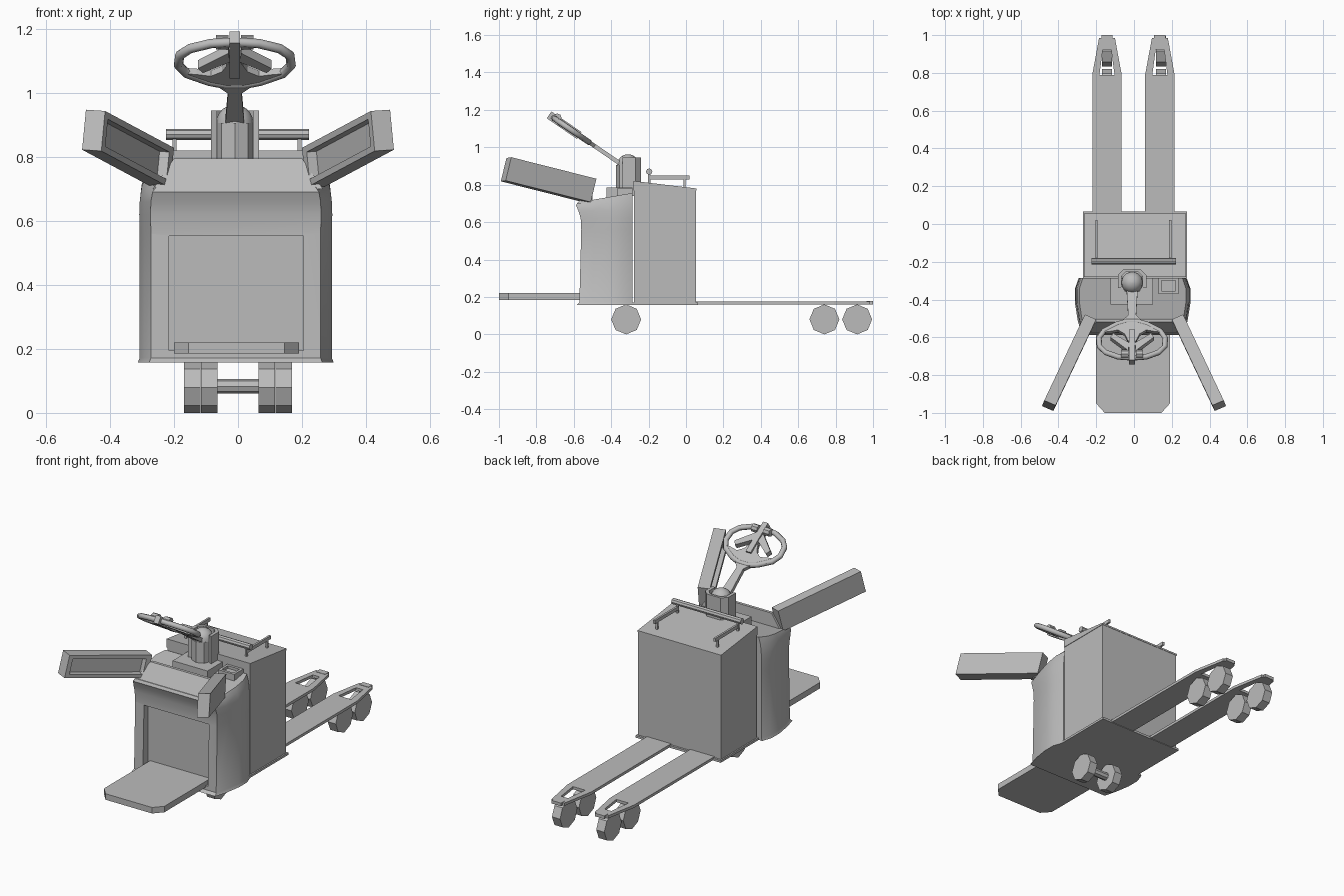
import bpy, bmesh, math
from mathutils import Vector, Matrix

if "Cube" in bpy.data.objects:
    bpy.data.objects.remove(bpy.data.objects["Cube"])

grey = bpy.data.materials.new("plain grey")
grey.use_nodes = True
grey.diffuse_color = (0.5, 0.5, 0.5, 1)
grey.node_tree.nodes["Principled BSDF"].inputs["Base Color"].default_value = (0.5, 0.5, 0.5, 1)


def add(name, verts, faces, smooth=None):
    me = bpy.data.meshes.new(name)
    me.from_pydata([tuple(v) for v in verts], [], faces)
    bm = bmesh.new()
    bm.from_mesh(me)
    bmesh.ops.recalc_face_normals(bm, faces=bm.faces)
    bm.to_mesh(me)
    bm.free()
    me.materials.append(grey)
    ob = bpy.data.objects.new(name, me)
    bpy.context.collection.objects.link(ob)
    if smooth:
        for o in bpy.context.selected_objects:
            o.select_set(False)
        ob.select_set(True)
        bpy.context.view_layer.objects.active = ob
        bpy.ops.object.shade_smooth_by_angle(angle=math.radians(smooth))
    return ob


def loft(name, rings, smooth=None, closed=False):
    """Skin a list of equal rings; cap the ends unless the path is closed."""
    n, m = len(rings[0]), len(rings)
    faces = []
    for i in range(m if closed else m - 1):
        a, b = i * n, (i + 1) % m * n
        faces += [(a + j, a + (j + 1) % n, b + (j + 1) % n, b + j) for j in range(n)]
    if not closed:
        faces += [tuple(range(n)), tuple(range((m - 1) * n, m * n))]
    return add(name, [v for r in rings for v in r], faces, smooth)


def box(name, x, y, z):
    return loft(name, [[(x[0], y[0], h), (x[1], y[0], h), (x[1], y[1], h), (x[0], y[1], h)] for h in z])


def plate(name, pts, z):
    return loft(name, [[(x, y, h) for x, y in pts] for h in z])


def rod(name, a, b, r, n=8, smooth=None):
    a, b = Vector(a), Vector(b)
    q = (b - a).to_track_quat('Z', 'Y')
    ring = [q @ Vector((r * math.cos(t), r * math.sin(t), 0))
            for t in (2 * math.pi * i / n for i in range(n))]
    return loft(name, [[p + v for v in ring] for p in (a, b)], smooth)


def cut(ob, cutter):
    cutter.hide_render = True
    cutter.hide_viewport = True
    mod = ob.modifiers.new("cut", 'BOOLEAN')
    mod.operation = 'DIFFERENCE'
    mod.solver = 'EXACT'
    mod.object = cutter


# Rear battery box with a sloped lid and a thin base plate
box("battery_box", (-.262, .272), (-.278, .053), (.17, .77))
loft("battery_lid", [[(x, -.28, .77), (x, .055, .77), (x, .055, .78), (x, -.28, .82)] for x in (-.265, .275)])
box("base_plate", (-.27, .28), (-.3, .065), (.157, .17))

# Front body: plan outline lofted upward, lip leaning forward at the top
half = [(.265, -.57), (.285, -.5), (.3, -.41), (.3, -.34), (.28, -.285)]
plan = half + [(-x, y) for x, y in reversed(half)]
rings = []
for z, front, wide, slope in [(.157, -.585, 1.02, 0), (.172, -.57, 1, 0), (.56, -.56, 1, 0),
                              (.62, -.563, 1.005, 0), (.66, -.575, 1, 0),
                              (.69, -.588, .98, .1), (.705, -.58, .94, .18)]:
    k = (front + .285) / -.285
    rings.append([(x * wide - .007, -.285 + (y + .285) * k, z + slope * (y + .57)) for x, y in plan])
body = loft("front_body", rings, 35)
cut(body, box("knee_recess_cutter", (-.215, .205), (-.7, -.525), (.195, .553)))

# Raised cowl between the arms, console parts on the deck
loft("front_cowl", [
    [(-.265, -.58, .70), (.265, -.58, .70), (.265, -.5, .70), (-.265, -.5, .70)],
    [(-.2, -.52, .795), (.2, -.52, .795), (.2, -.503, .795), (-.2, -.503, .795)]])
box("column_base", (-.125, .1), (-.425, -.285), (.72, .785))
console = box("console_tray", (.13, .235), (-.37, -.285), (.72, .78))
cut(console, box("console_cutter", (.145, .22), (-.355, -.3), (.765, .8)))

# Standing platform with clipped front corners
plate("standing_platform", [(-.2, -.52), (-.2, -.95), (-.155, -1), (.145, -1), (.19, -.95), (.19, -.52)],
      (.185, .22))

# Padded side arms, each with a recessed inner face
for side, label in ((1, "left"), (-1, "right")):
    start, along = Vector((.2, -.505, .828)), Vector((.215, -.455, .115))
    down, across = Vector((.012, -.03, -.125)), Vector((.06, .026, .004))

    def arm_box(name, u, v, w):
        def corner(a, b, c):
            p = start + along * a + down * b + across * c
            return (p.x * side, p.y, p.z)
        return loft(name, [[corner(a, v[0], w[0]), corner(a, v[1], w[0]),
                            corner(a, v[1], w[1]), corner(a, v[0], w[1])] for a in u])
    arm = arm_box(label + "_side_arm", (0, 1), (0, 1), (0, 1))
    cut(arm, arm_box(label + "_arm_cutter", (.06, .95), (.16, .84), (-.5, .5)))

# Load rail: cross bar, side rails and posts
rod("rail_cross_bar", (-.225, -.197, .87), (.222, -.197, .87), .017, 8)
for x in (-.198, .192):
    box("side_rail", (x - .006, x + .006), (-.19, .02), (.828, .848))
    for y, top in ((-.197, .865), (-.008, .84)):
        box("rail_post", (x - .006, x + .006), (y - .006, y + .006), (.775, top))

# Steering column: octagonal post, wrap-around shield and ball joint
cx, cy = -.01, -.31
rod("steering_column", (cx, cy - .005, .74), (cx, cy - .005, .905), .058, 8)
outer = [(-.075, -.03), (-.075, .04), (-.045, .07), (.045, .07), (.075, .04), (.075, -.03)]
inner = [(x * .75, y * .8) for x, y in reversed(outer)]
plate("column_shield", [(cx + x, cy + y) for x, y in outer + inner], (.74, .945))
dome = [[(cx + .058 * math.cos(a) * math.cos(t), cy + .058 * math.cos(a) * math.sin(t),
          .905 + .058 * math.sin(a)) for t in (i * math.pi / 6 for i in range(12))]
        for a in (0, .3, .6, .9, 1.2, 1.5)]
loft("column_ball", dome, 60)

# Tiller head lies in a tilted plane: u is sideways, t runs along the arm
origin = Vector((cx, -.34, .905))
axis = Vector((0, -.825, .565))
normal = Vector((0, .565, .825))


def tilt(u, t, h=0):
    return origin + Vector((u, 0, 0)) + axis * t + normal * h


def tilted_plate(name, pts, h):
    return loft(name, [[tilt(u, t, k) for u, t in pts] for k in (-h, h)])


def mirrored(pts):
    return pts + [(-u, t) for u, t in reversed(pts)]


tilted_plate("tiller_arm", mirrored([(.03, 0), (.02, .2), (.026, .34)]), .011)
tilted_plate("tiller_fan", mirrored([(.022, .18), (.06, .225), (.13, .25), (.165, .29),
                                     (.12, .285), (.075, .275), (.04, .30), (.018, .35)]), .011)
tilted_plate("tiller_spine", mirrored([(.016, .28), (.016, .475)]), .022)
loop = mirrored([(.02, .445), (.075, .44), (.14, .412), (.172, .375), (.176, .32), (.15, .275), (.08, .232), (.03, .215)])
rings = []
for i, (u, t) in enumerate(loop):
    d = Vector(loop[(i + 1) % len(loop)]) - Vector(loop[i - 1])
    d.normalize()
    rings.append([tilt(u + d.y * .015 * math.cos(a), t - d.x * .015 * math.cos(a), .015 * math.sin(a))
                  for a in (j * math.pi / 4 for j in range(8))])
loft("handle_loop", rings, 50, closed=True)
for s in (-1, 1):
    rod("thumb_control", tilt(s * .02, .43, .012), tilt(s * .058, .43, .012), .023, 8)
    tilted_plate("thumb_lever", [(s * .015, .36), (s * .1, .30), (s * .115, .325), (s * .02, .41)], .016)

# Forks: tapered tips with a slot above the load wheels
for mid, label in ((-.143, "right"), (.137, "left")):
    outline = mirrored([(.078, .04), (.078, .79), (.042, .985)])
    fork = plate(label + "_fork", [(mid + x, y) for x, y in outline], (.16, .176))
    slot = mirrored([(.04, .79), (.022, .925)])
    cut(fork, plate(label + "_fork_cutter", [(mid + x, y) for x, y in slot], (.1, .25)))
    box(label + "_fork_tip", (mid - .03, mid + .03), (.965, 1), (.16, .178))

# Octagonal wheels and drive axle
for s, label in ((-1, "right"), (1, "left")):
    mid = s * .143
    for y in (.74, .915):
        rod(label + "_load_wheel", (mid - .026, y, .08), (mid + .026, y, .08), .08, 8)
    rod(label + "_drive_wheel", (s * .064, -.32, .08), (s * .115, -.32, .08), .08, 8)
rod("drive_axle", (-.07, -.32, .083), (.07, -.32, .083), .023, 8)
